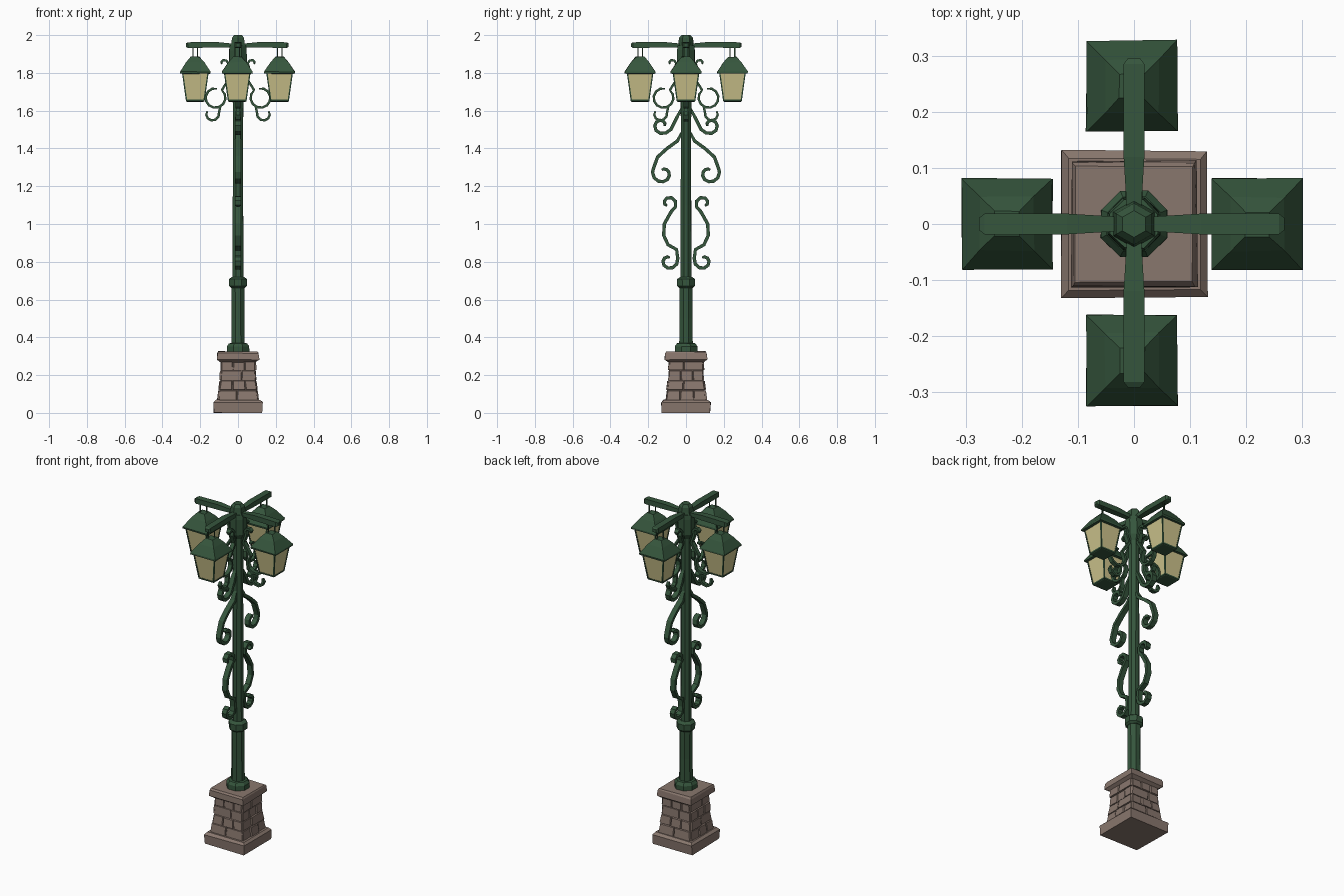
import bpy, bmesh, math, random
from mathutils import Vector

if "Cube" in bpy.data.objects:
    bpy.data.objects.remove(bpy.data.objects["Cube"])

random.seed(4)


def material(name, col):
    m = bpy.data.materials.new(name)
    m.diffuse_color = (*col, 1)
    m.use_nodes = True
    m.node_tree.nodes["Principled BSDF"].inputs["Base Color"].default_value = m.diffuse_color
    return m


GREEN = material("green_iron", (0.036, 0.092, 0.046))
STONE = material("brown_stone", (0.25, 0.185, 0.155))
GLASS = material("warm_glass", (0.60, 0.54, 0.26))


def finish(bm, name, mat, jitter=0.0):
    for v in bm.verts:
        v.co += Vector([random.uniform(-jitter, jitter) for _ in range(3)])
    bmesh.ops.recalc_face_normals(bm, faces=bm.faces)
    me = bpy.data.meshes.new(name)
    bm.to_mesh(me)
    bm.free()
    me.materials.append(mat)
    ob = bpy.data.objects.new(name, me)
    bpy.context.collection.objects.link(ob)
    return ob


def skin(bm, rings):
    """Join equal rings of points into a capped tube."""
    rs = [[bm.verts.new(p) for p in r] for r in rings]
    n = len(rs[0])
    for a, b in zip(rs, rs[1:]):
        for i in range(n):
            j = (i + 1) % n
            bm.faces.new((a[i], a[j], b[j], b[i]))
    bm.faces.new(rs[0])
    bm.faces.new(rs[-1])


def stack(name, profile, n, mat, at=(0, 0), jitter=0.0):
    """Stacked n-gon rings from (half width, z) pairs."""
    bm = bmesh.new()
    k = math.sqrt(2) if n == 4 else 1.0
    skin(bm, [[(at[0] + r * k * math.cos(math.tau * (i + .5) / n),
                at[1] + r * k * math.sin(math.tau * (i + .5) / n), z)
               for i in range(n)] for r, z in profile])
    return finish(bm, name, mat, jitter)


# Stone pedestal
stack("pedestal_slab", [(.129, 0), (.131, .055), (.117, .068)], 4, STONE, jitter=.002)
stack("pedestal_core", [(.103, .06), (.089, .18), (.086, .29)], 4, STONE)
stack("pedestal_cap", [(.092, .268), (.112, .283), (.11, .317), (.104, .325)], 4, STONE, jitter=.002)

# Rough blocks standing proud of the pedestal core
bm = bmesh.new()
levels = [.066, .12, .172, .225, .272]


def core_half(z):
    return .103 + (z - .06) / .12 * -.014 if z < .18 else .089 - (z - .18) / .11 * .003


for side in range(4):
    a = side * math.pi / 2
    for row in range(4):
        z0, z1 = levels[row], levels[row + 1]
        cuts = [-1, -.3, .4, 1] if (row + side) % 2 else [-1, .05 + random.uniform(-.2, .2), 1]
        for u0, u1 in zip(cuts, cuts[1:]):
            out = random.uniform(.003, .01)
            rings = []
            for d, inset in ((-.004, 0), (out, .004)):
                ring = []
                for u, z, su, sz in ((u0, z0, 1, 1), (u1, z0, -1, 1), (u1, z1, -1, -1), (u0, z1, 1, -1)):
                    h = core_half(z)
                    x = u * (h + .003) + su * inset + random.uniform(-.002, .002)
                    y = -(h + d)
                    ring.append((x * math.cos(a) - y * math.sin(a),
                                 x * math.sin(a) + y * math.cos(a),
                                 z + sz * inset * .7))
                rings.append(ring)
            skin(bm, rings)
finish(bm, "pedestal_blocks", STONE)

# Iron post with collars and finial
stack("post_foot", [(.064, .322), (.064, .352), (.052, .368), (.036, .37)], 8, GREEN, jitter=.001)
stack("lower_post", [(.038, .36), (.036, .5), (.037, .68)], 8, GREEN, jitter=.001)
stack("post_collar", [(.04, .662), (.051, .672), (.051, .708), (.032, .72)], 8, GREEN, jitter=.001)
stack("upper_post", [(.031, .71), (.03, 1.1), (.029, 1.5), (.031, 1.82)], 8, GREEN, jitter=.001)
stack("post_head", [(.032, 1.80), (.05, 1.83), (.05, 1.92), (.046, 1.945)], 8, GREEN, jitter=.001)
stack("finial", [(.046, 1.925), (.04, 1.96), (.037, 1.985), (.024, 2.0)], 6, GREEN)


def spiral(cu, cz, r0, r1, a0, a1, n):
    pts = []
    for i in range(n + 1):
        t = i / n
        r, a = r0 + (r1 - r0) * t, math.radians(a0 + (a1 - a0) * t)
        pts.append((cu + r * math.cos(a), cz + r * math.sin(a)))
    return pts


def ribbon(name, path, turn, width=.03, thick=.018):
    """Flat bar swept along an (outward, z) path, turned about the post."""
    ca, sa = math.cos(turn), math.sin(turn)
    rings, n = [], len(path)
    for i, (u, z) in enumerate(path):
        p, q = path[max(i - 1, 0)], path[min(i + 1, n - 1)]
        t = Vector((q[0] - p[0], q[1] - p[1])).normalized()
        taper = .6 if i in (0, n - 1) else 1
        ring = []
        for s, w in ((-1, -1), (1, -1), (1, 1), (-1, 1)):
            uu = u - t.y * s * thick / 2 * taper
            zz = z + t.x * s * thick / 2 * taper
            ww = w * width / 2 * taper
            ring.append((uu * ca - ww * sa, uu * sa + ww * ca, zz))
        rings.append(ring)
    bm = bmesh.new()
    skin(bm, rings)
    finish(bm, name, GREEN)


# Scroll paths, all measured outward from the post
top_curl = [(.025, 1.61), (.05, 1.56), (.08, 1.50)] + spiral(.13, 1.522, .046, .018, -120, 190, 8)
big_scroll = [(.02, 1.49), (.045, 1.44), (.10, 1.40), (.15, 1.355)] + \
    spiral(.122, 1.268, .06, .02, 40, -290, 10)
low_scroll = spiral(.092, 1.11, .017, .045, -60, 250, 7) + \
    [(.09, 1.045), (.115, 1.0), (.118, .94), (.095, .89), (.05, .865)] + \
    spiral(.092, .805, .05, .018, 165, 470, 8)
for side, turn in (("front", -math.pi / 2), ("back", math.pi / 2)):
    ribbon(side + "_top_curl", top_curl, turn)
    ribbon(side + "_big_scroll", big_scroll, turn)
    ribbon(side + "_low_scroll", low_scroll, turn)

# Four arms, each with scroll bracket, hanger and lantern
bracket = spiral(.075, 1.85, .012, .026, -20, 230, 5) + [(.04, 1.78)] + \
    spiral(.12, 1.668, .054, .05, 130, 460, 11)
drop_curl = [(.09, 1.63), (.10, 1.595)] + spiral(.137, 1.582, .036, .03, 200, 390, 5)
ARMS = (("right", 0, .22, .268), ("back", 90, .246, .295),
        ("left", 180, .226, .276), ("front", 270, .243, .291))
for side, deg, reach, end in ARMS:
    turn = math.radians(deg)
    ribbon(side + "_arm", [(0, 1.943), (.12, 1.949), (end - .01, 1.947), (end, 1.947)], turn, .037, .03)
    ribbon(side + "_bracket", bracket, turn, .024, .013)
    ribbon(side + "_drop_curl", drop_curl, turn, .024, .013)
    x, y = reach * math.cos(turn), reach * math.sin(turn)
    if deg % 180:
        x = -.004
    for k in (-1, 1):
        stack(side + "_hanger", [(.0028, 1.86), (.0028, 1.94)], 4, GREEN, (x + k * .012, y + k * .012))
    stack(side + "_lantern_roof", [(.066, 1.795), (.081, 1.797), (.081, 1.806), (.048, 1.856), (.022, 1.886)],
          4, GREEN, (x, y), .0015)
    stack(side + "_lantern_glass", [(.047, 1.655), (.068, 1.8)], 4, GLASS, (x, y))
    stack(side + "_lantern_floor", [(.044, 1.647), (.049, 1.65), (.05, 1.658)], 4, GREEN, (x, y))
    # Thin bars on the lantern corners
    bm = bmesh.new()
    for sx in (-1, 1):
        for sy in (-1, 1):
            skin(bm, [[(x + sx * h + dx * .0035, y + sy * h + dy * .0035, z)
                       for dx, dy in ((-1, -1), (1, -1), (1, 1), (-1, 1))]
                      for h, z in ((.046, 1.652), (.067, 1.8))])
    finish(bm, side + "_lantern_bars", GREEN)
